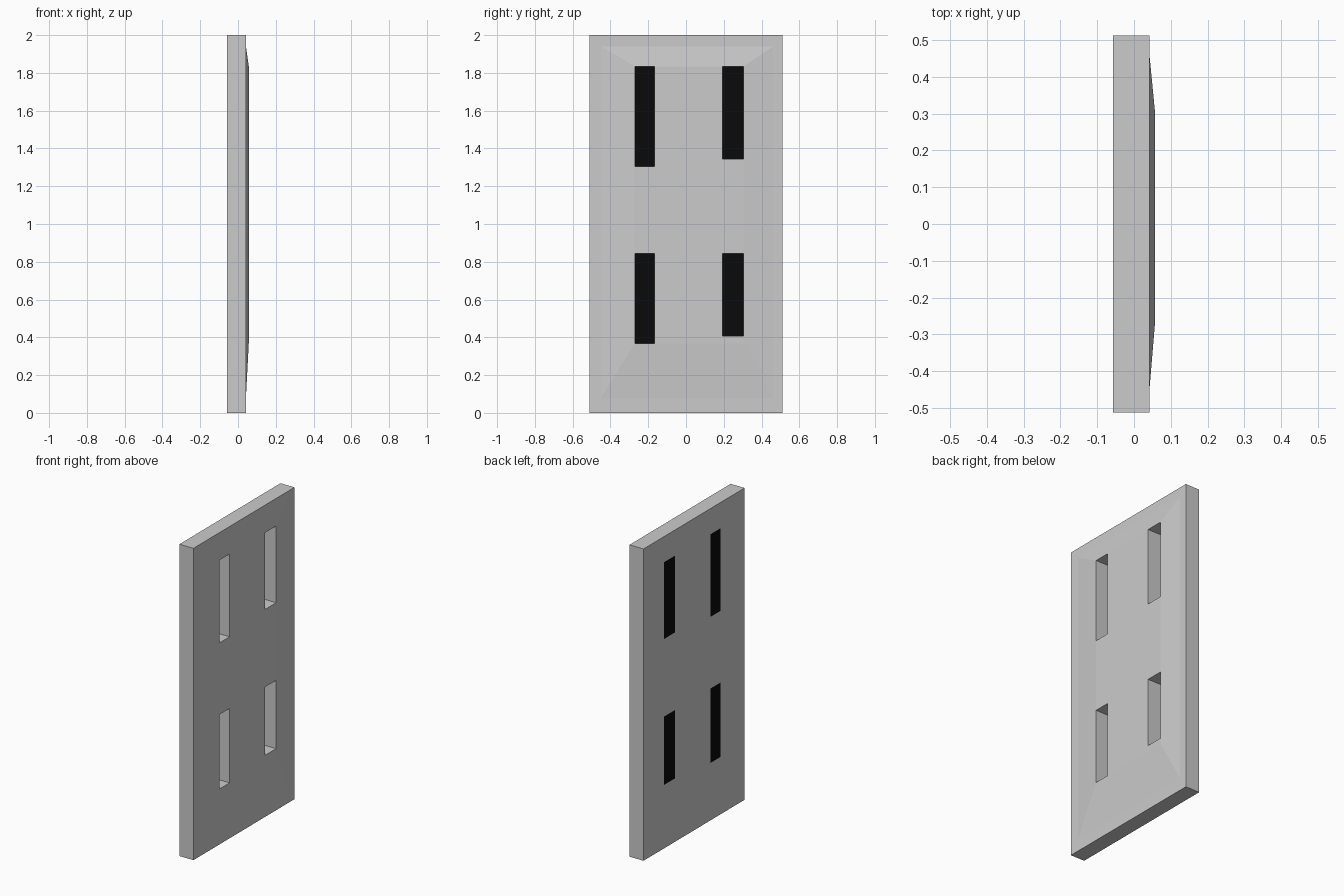
import bpy, bmesh

if "Cube" in bpy.data.objects:
    bpy.data.objects.remove(bpy.data.objects["Cube"])

BACK, FACE, TOP = -0.057, 0.042, 0.057

def make_object(name, bm):
    mesh = bpy.data.meshes.new(name)
    bm.to_mesh(mesh)
    bm.free()
    obj = bpy.data.objects.new(name, mesh)
    bpy.context.collection.objects.link(obj)
    return obj

def ring(bm, x, y0, y1, z0, z1):
    return [bm.verts.new((x, y, z)) for y, z in ((y0, z0), (y1, z0), (y1, z1), (y0, z1))]

def lofted(name, sections):
    """Closed solid through a series of rectangles stacked along x."""
    bm = bmesh.new()
    rings = [ring(bm, *s) for s in sections]
    bm.faces.new(rings[0][::-1])
    bm.faces.new(rings[-1])
    for a, b in zip(rings, rings[1:]):
        for i in range(4):
            j = (i + 1) % 4
            bm.faces.new((a[i], a[j], b[j], b[i]))
    bmesh.ops.recalc_face_normals(bm, faces=bm.faces)
    return make_object(name, bm)

# Slab with a shallow raised panel on the right face
slab = lofted("slab", [
    (BACK, -0.512, 0.512, 0, 2),
    (FACE, -0.512, 0.512, 0, 2),
    (FACE, -0.45, 0.46, 0.08, 1.94),
    (TOP, -0.27, 0.305, 0.368, 1.835),
])

black = bpy.data.materials.new("black")
black.diffuse_color = (0.003, 0.003, 0.003, 1)
black.use_nodes = True
black.node_tree.nodes["Principled BSDF"].inputs["Base Color"].default_value = black.diffuse_color

# Four slots: cut through the slab, closed at the back by a black pane
slots = [
    (-0.27, -0.167, 1.305, 1.835),
    (0.193, 0.305, 1.343, 1.835),
    (-0.27, -0.167, 0.368, 0.845),
    (0.193, 0.305, 0.407, 0.845),
]
for slot in slots:
    cutter = lofted("slot_cutter", [(-0.2, *slot), (0.2, *slot)])
    cutter.hide_render = True
    mod = slab.modifiers.new("slot", 'BOOLEAN')
    mod.operation = 'DIFFERENCE'
    mod.solver = 'EXACT'
    mod.object = cutter
    bpy.context.view_layer.objects.active = slab
    bpy.ops.object.modifier_apply(modifier=mod.name)
    bpy.data.objects.remove(cutter)

    bm = bmesh.new()
    bm.faces.new(ring(bm, BACK, *slot))
    make_object("slot_pane", bm).data.materials.append(black)
